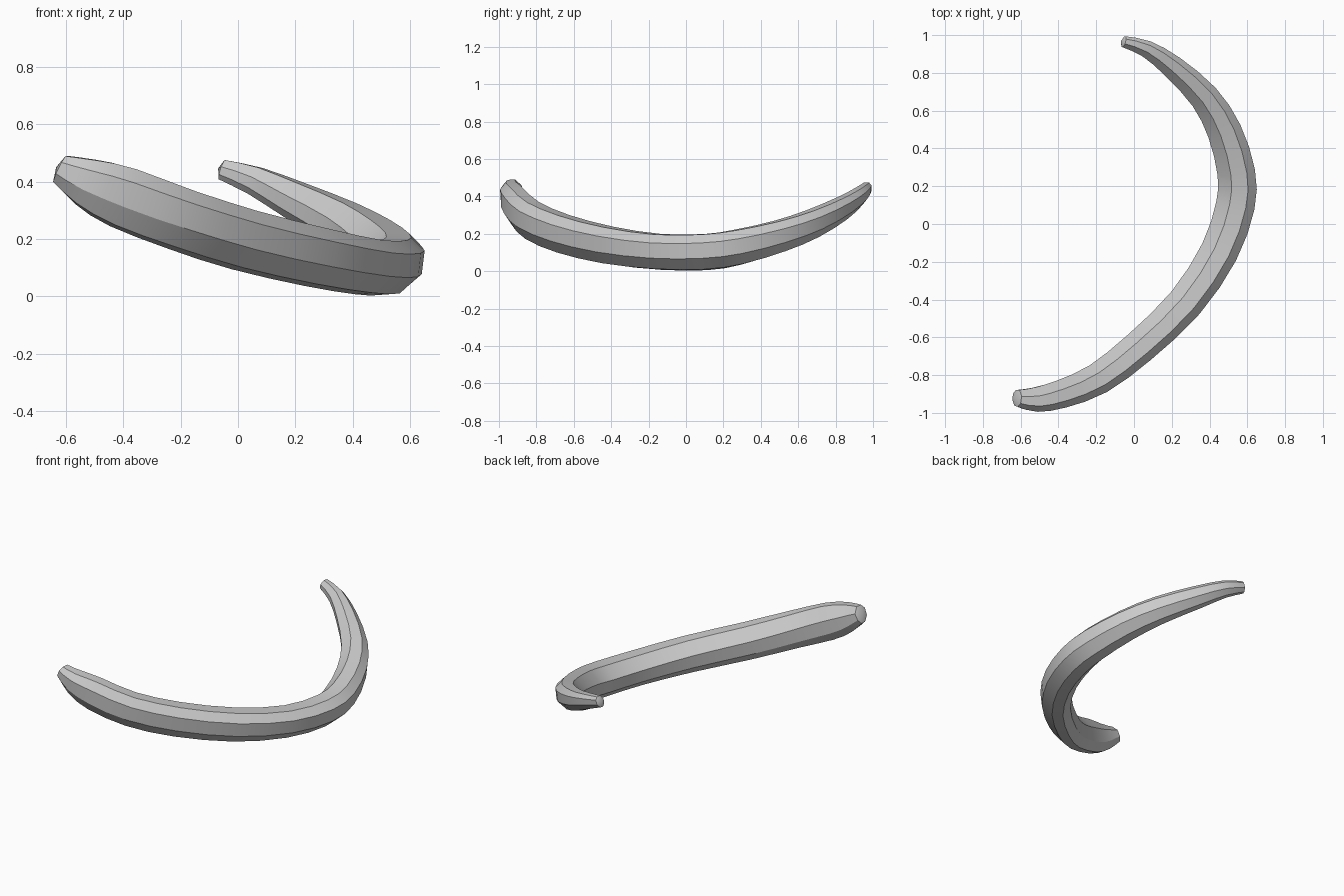
import bpy, bmesh
from mathutils import Vector

if "Cube" in bpy.data.objects:
    bpy.data.objects.remove(bpy.data.objects["Cube"])

# Stations along the bone: x, y, top z, bottom z, width
STATIONS = [
    (-0.62, -0.922, .502, .385, .09), (-0.53, -0.93, .492, .305, .13),
    (-0.40, -0.905, .46, .23, .15), (-0.20, -0.825, .38, .157, .168),
    (0.02, -0.66, .305, .09, .18), (0.27, -0.42, .24, .035, .19),
    (0.45, -0.15, .199, .007, .20), (0.537, 0.10, .199, .005, .206),
    (0.54, 0.28, .225, .03, .20), (0.475, 0.50, .275, .095, .182),
    (0.365, 0.68, .335, .17, .155), (0.195, 0.84, .405, .268, .122),
    (0.06, 0.93, .455, .35, .09), (-0.055, 0.965, .478, .405, .06),
]
# Eight-sided cross-section: outward, up
PROFILE = [(.55, .97), (1, .5), (.9, -.35), (.25, -.95),
           (-.45, -1), (-.93, -.5), (-1, .3), (-.3, 1)]
STEPS = 2


def smooth_path(pts, steps):
    """Catmull-Rom through the stations."""
    out = []
    for i in range(len(pts) - 1):
        a, b, c, d = (pts[max(0, min(len(pts) - 1, i + k))] for k in (-1, 0, 1, 2))
        for s in range(steps):
            t = s / steps
            out.append([.5 * (2 * q + (r - p) * t + (2 * p - 5 * q + 4 * r - u) * t * t
                              + (3 * q - p - 3 * r + u) * t ** 3)
                        for p, q, r, u in zip(a, b, c, d)])
    return out + [list(pts[-1])]


# Curved rib swept along the path
path = smooth_path(STATIONS, STEPS)
centres = [Vector((x, y, (t + b) / 2)) for x, y, t, b, w in path]
bm = bmesh.new()
rings = []
for i, (x, y, top, bottom, width) in enumerate(path):
    tangent = (centres[min(i + 1, len(path) - 1)] - centres[max(i - 1, 0)]).normalized()
    side = tangent.cross(Vector((0, 0, 1))).normalized()
    up = side.cross(tangent)
    height = (top - bottom) * up.z
    rings.append([bm.verts.new(centres[i] + side * u * width / 2 + up * v * height / 2)
                  for u, v in PROFILE])
for r0, r1 in zip(rings, rings[1:]):
    for k in range(8):
        n = (k + 1) % 8
        bm.faces.new((r0[k], r0[n], r1[n], r1[k]))

# Slightly domed end caps
for ring, nxt in ((rings[0], rings[1]), (rings[-1], rings[-2])):
    mid = sum((v.co for v in ring), Vector()) / 8
    inner = sum((v.co for v in nxt), Vector()) / 8
    tip = bm.verts.new(mid + (mid - inner).normalized() * .015)
    for k in range(8):
        bm.faces.new((ring[k], ring[(k + 1) % 8], tip))
bmesh.ops.recalc_face_normals(bm, faces=bm.faces)

mesh = bpy.data.meshes.new("curved_rib")
bm.to_mesh(mesh)
bm.free()
rib = bpy.data.objects.new("curved_rib", mesh)
bpy.context.collection.objects.link(rib)
bpy.context.view_layer.objects.active = rib
rib.select_set(True)
bpy.ops.object.shade_smooth_by_angle(angle=0.52)
